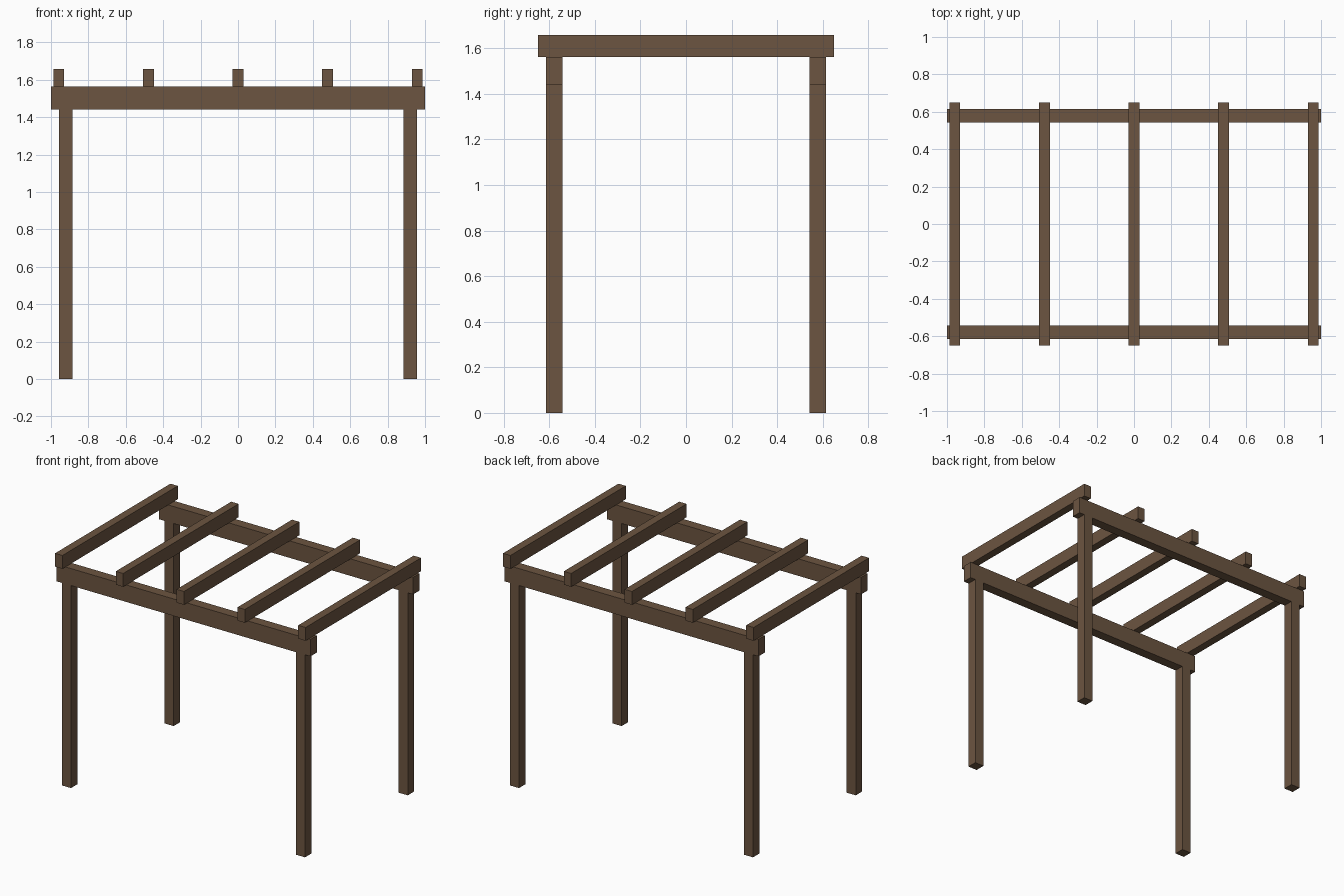
import bpy

cube = bpy.data.objects.get("Cube")
if cube:
    bpy.data.objects.remove(cube, do_unlink=True)

# Single timber colour
wood = bpy.data.materials.new("brown_timber")
wood.use_nodes = True
colour = (0.15, 0.09, 0.052, 1)
wood.diffuse_color = colour
wood.node_tree.nodes["Principled BSDF"].inputs["Base Color"].default_value = colour


def timber(name, centre, size):
    """Square-edged timber with its dimensions baked into the mesh."""
    bpy.ops.mesh.primitive_cube_add(size=1, location=centre)
    obj = bpy.context.object
    obj.name = name
    obj.scale = size
    bpy.ops.object.transform_apply(location=False, rotation=False, scale=True)
    obj.data.materials.append(wood)


THICK = 0.072            # post and beam thickness
POST_X, SIDE_Y = 0.922, 0.578
BEAM_LOW, BEAM_TOP, ROOF_TOP = 1.442, 1.563, 1.658

# Corner posts and the long beams resting on them
for depth, y in (("front", -SIDE_Y), ("back", SIDE_Y)):
    for side, x in (("right", -POST_X), ("left", POST_X)):
        timber(f"{depth}_{side}_post", (x, y, BEAM_LOW / 2), (THICK, THICK, BEAM_LOW))
    timber(f"{depth}_beam", (0, y, (BEAM_LOW + BEAM_TOP) / 2),
           (2, THICK, BEAM_TOP - BEAM_LOW))

# Evenly spaced rafters across the beams
for i in range(5):
    timber(f"rafter_{i + 1}", ((i - 2) * 0.479, 0, (BEAM_TOP + ROOF_TOP) / 2),
           (0.058, 1.298, ROOF_TOP - BEAM_TOP))
